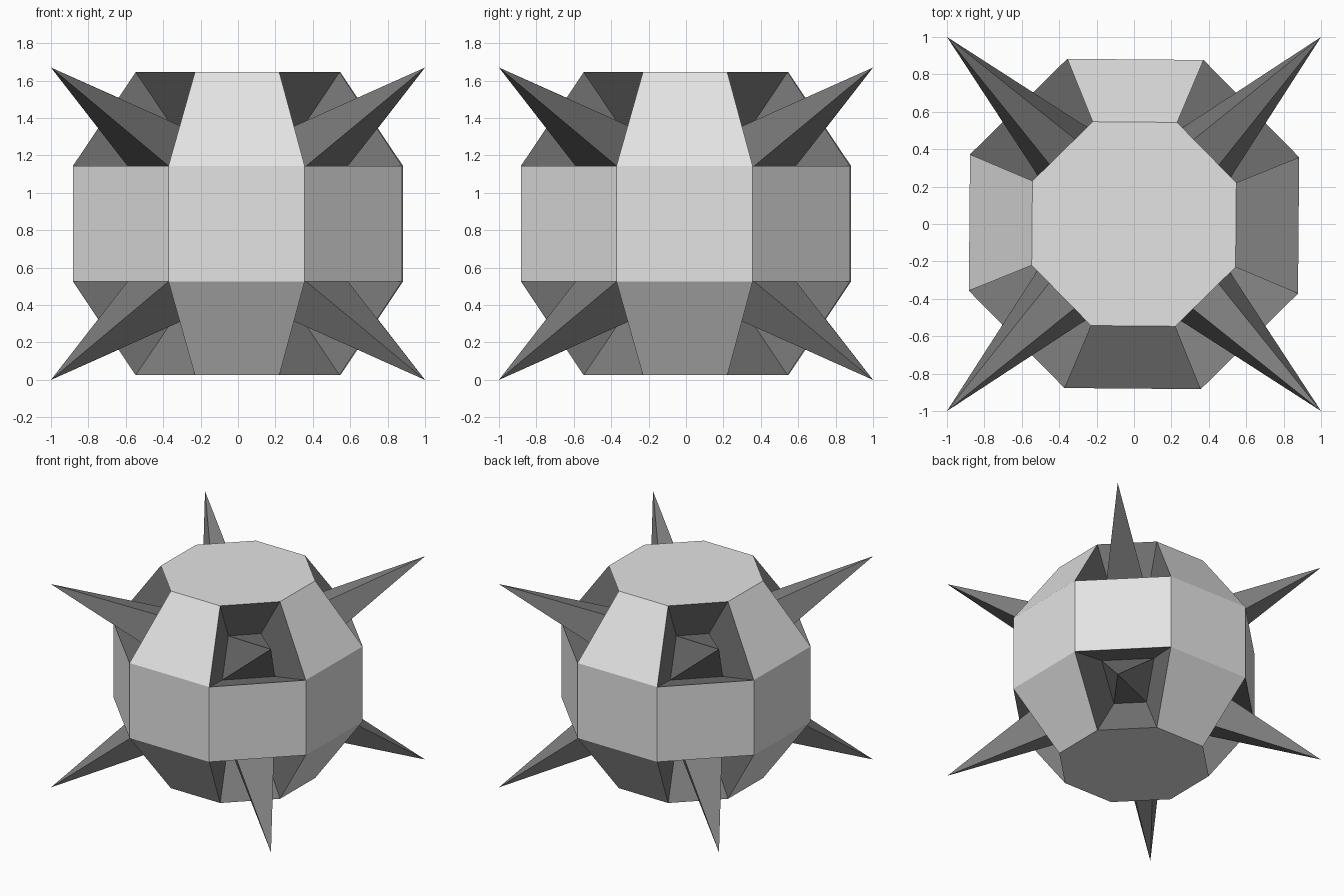
import bpy, bmesh, math
from mathutils import Vector

if "Cube" in bpy.data.objects:
    bpy.data.objects.remove(bpy.data.objects["Cube"])

CENTRE = Vector((0, 0, 0.835))
TWIST = math.radians(-0.5)      # slight turn of the body about z
SHRINK = 0.545                  # socket floor size relative to the body


def material(name, v):
    m = bpy.data.materials.new(name)
    m.diffuse_color = (v, v, v, 1)
    m.use_nodes = True
    m.node_tree.nodes["Principled BSDF"].inputs["Base Color"].default_value = m.diffuse_color
    return m


# Octagonal body: four stacked rings of (apothem, z)
bm = bmesh.new()
rings = []
for apothem, z in ((0.545, 0.025), (0.88, 0.527), (0.88, 1.143), (0.545, 1.645)):
    r = apothem / math.cos(math.pi / 8)
    angles = [math.pi / 8 + i * math.pi / 4 + TWIST for i in range(8)]
    rings.append([bm.verts.new((r * math.cos(a), r * math.sin(a), z)) for a in angles])

bm.faces.new(rings[0][::-1])
bm.faces.new(rings[3])
sockets = []
for level in range(3):
    lo, hi = rings[level], rings[level + 1]
    for i in range(8):
        j = (i + 1) % 8
        face = bm.faces.new((lo[i], lo[j], hi[j], hi[i]))
        if level != 1 and i % 2 == 0:      # diagonal sloping faces hold the spikes
            sockets.append(face)

# Sockets and spikes: sink each diagonal face towards the centre, then raise a point
for face in sockets:
    outer = list(face.verts)
    c = face.calc_center_median()
    tip = bm.verts.new((math.copysign(1, c.x), math.copysign(1, c.y),
                        1.67 if c.z > CENTRE.z else 0.0))
    inner = [bm.verts.new(CENTRE + (v.co - CENTRE) * SHRINK) for v in outer]
    bm.faces.remove(face)
    for k in range(4):
        n = (k + 1) % 4
        wall = bm.faces.new((outer[k], outer[n], inner[n], inner[k]))
        side = bm.faces.new((inner[k], inner[n], tip))
        wall.material_index = side.material_index = 1

bmesh.ops.recalc_face_normals(bm, faces=bm.faces[:])
mesh = bpy.data.meshes.new("spiked_ball")
bm.to_mesh(mesh)
bm.free()
mesh.materials.append(material("light_grey_shell", 0.77))
mesh.materials.append(material("dark_grey_spikes", 0.205))
bpy.context.collection.objects.link(bpy.data.objects.new("spiked_ball", mesh))
